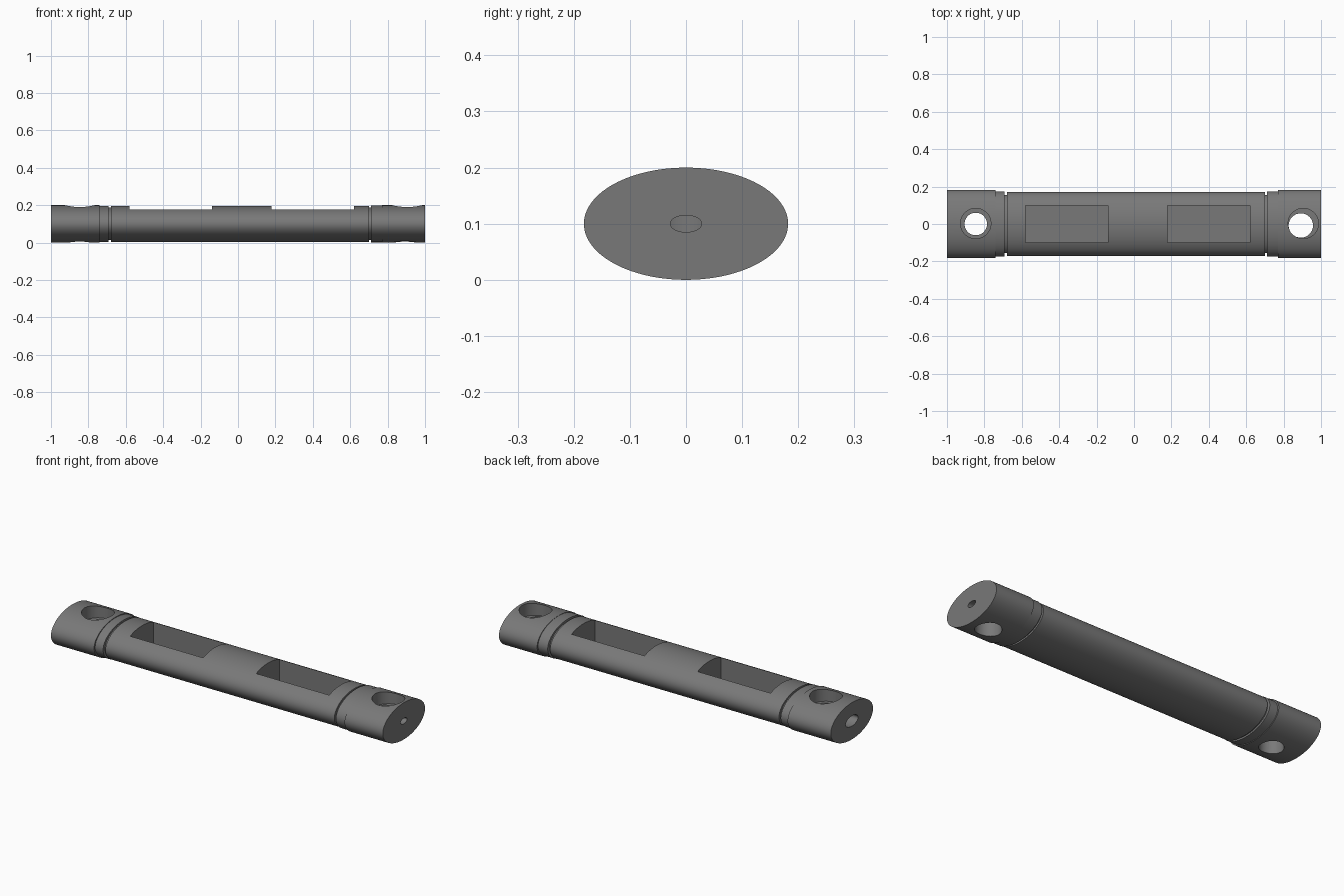
import bpy, bmesh, math

if "Cube" in bpy.data.objects:
    bpy.data.objects.remove(bpy.data.objects["Cube"])

SEGMENTS = 112
MID_Z = 0.1

grey = bpy.data.materials.new("dark_grey_metal")
grey.diffuse_color = (0.19, 0.19, 0.19, 1)
grey.use_nodes = True
grey.node_tree.nodes["Principled BSDF"].inputs["Base Color"].default_value = grey.diffuse_color


def make_object(name, bm):
    bmesh.ops.recalc_face_normals(bm, faces=bm.faces)
    mesh = bpy.data.meshes.new(name)
    bm.to_mesh(mesh)
    bm.free()
    mesh.materials.append(grey)
    obj = bpy.data.objects.new(name, mesh)
    bpy.context.collection.objects.link(obj)
    return obj


def elliptic_rod(name, stations):
    """Loft elliptical sections (x, half width, half height) along x."""
    bm = bmesh.new()
    rings = []
    for x, half_y, half_z in stations:
        ring = []
        for i in range(SEGMENTS):
            a = 2 * math.pi * i / SEGMENTS
            ring.append(bm.verts.new((x, half_y * math.cos(a), MID_Z + half_z * math.sin(a))))
        rings.append(ring)
    for r0, r1 in zip(rings, rings[1:]):
        for i in range(SEGMENTS):
            j = (i + 1) % SEGMENTS
            bm.faces.new((r0[i], r0[j], r1[j], r1[i]))
    bm.faces.new(rings[0])
    bm.faces.new(rings[-1])
    return make_object(name, bm)


def bore(name, x, y, radius, z0, z1):
    bm = bmesh.new()
    bmesh.ops.create_cone(bm, cap_ends=True, segments=64, radius1=radius,
                          radius2=radius, depth=z1 - z0)
    bmesh.ops.translate(bm, verts=bm.verts, vec=(x, y, (z0 + z1) / 2))
    return make_object(name, bm)


def pocket(name, x0, x1, half_y, z0, z1):
    bm = bmesh.new()
    bmesh.ops.create_cube(bm, size=1)
    bmesh.ops.scale(bm, verts=bm.verts, vec=(x1 - x0, 2 * half_y, z1 - z0))
    bmesh.ops.translate(bm, verts=bm.verts, vec=((x0 + x1) / 2, 0, (z0 + z1) / 2))
    return make_object(name, bm)


# Bar: wide ends, collars, narrow grooves and the long centre section
END, COLLAR, GROOVE, BODY = (0.182, 0.1), (0.173, 0.0965), (0.156, 0.087), (0.17, 0.096)
RIGHT_COLLAR = (0.174, 0.0985)
sections = [(-1.0, -0.74, END), (-0.74, -0.692, COLLAR), (-0.692, -0.68, GROOVE),
            (-0.68, 0.70, BODY), (0.70, 0.712, GROOVE),
            (0.712, 0.77, RIGHT_COLLAR), (0.77, 1.0, END)]
stations = []
for x0, x1, (hy, hz) in sections:
    stations += [(x0, hy, hz), (x1, hy, hz)]
bar = elliptic_rod("bar", stations)

# Cutters: two pockets, stepped vertical bores, small oval holes in the end faces
cutters = [
    pocket("left_pocket_cutter", -0.58, -0.14, 0.1, 0.05, 0.3),
    pocket("right_pocket_cutter", 0.18, 0.62, 0.1, 0.05, 0.3),
    bore("left_bore_cutter", -0.846, 0, 0.06, -0.1, 0.3),
    bore("left_counterbore_cutter", -0.846, 0.003, 0.081, 0.13, 0.31),
    bore("right_bore_cutter", 0.892, -0.008, 0.065, -0.1, 0.3),
    bore("right_counterbore_cutter", 0.905, 0.003, 0.081, 0.13, 0.31),
    elliptic_rod("left_end_hole_cutter", [(-1.1, 0.053, 0.028), (-0.86, 0.053, 0.028)]),
    elliptic_rod("right_end_hole_cutter", [(0.9, 0.028, 0.015), (1.1, 0.028, 0.015)]),
]
bpy.context.view_layer.objects.active = bar
bar.select_set(True)
for cutter in cutters:
    cut = bar.modifiers.new(cutter.name, 'BOOLEAN')
    cut.operation = 'DIFFERENCE'
    cut.solver = 'EXACT'
    cut.object = cutter
    bpy.ops.object.modifier_apply(modifier=cut.name)
    bpy.data.objects.remove(cutter, do_unlink=True)

bpy.ops.object.shade_smooth_by_angle(angle=math.radians(30))
